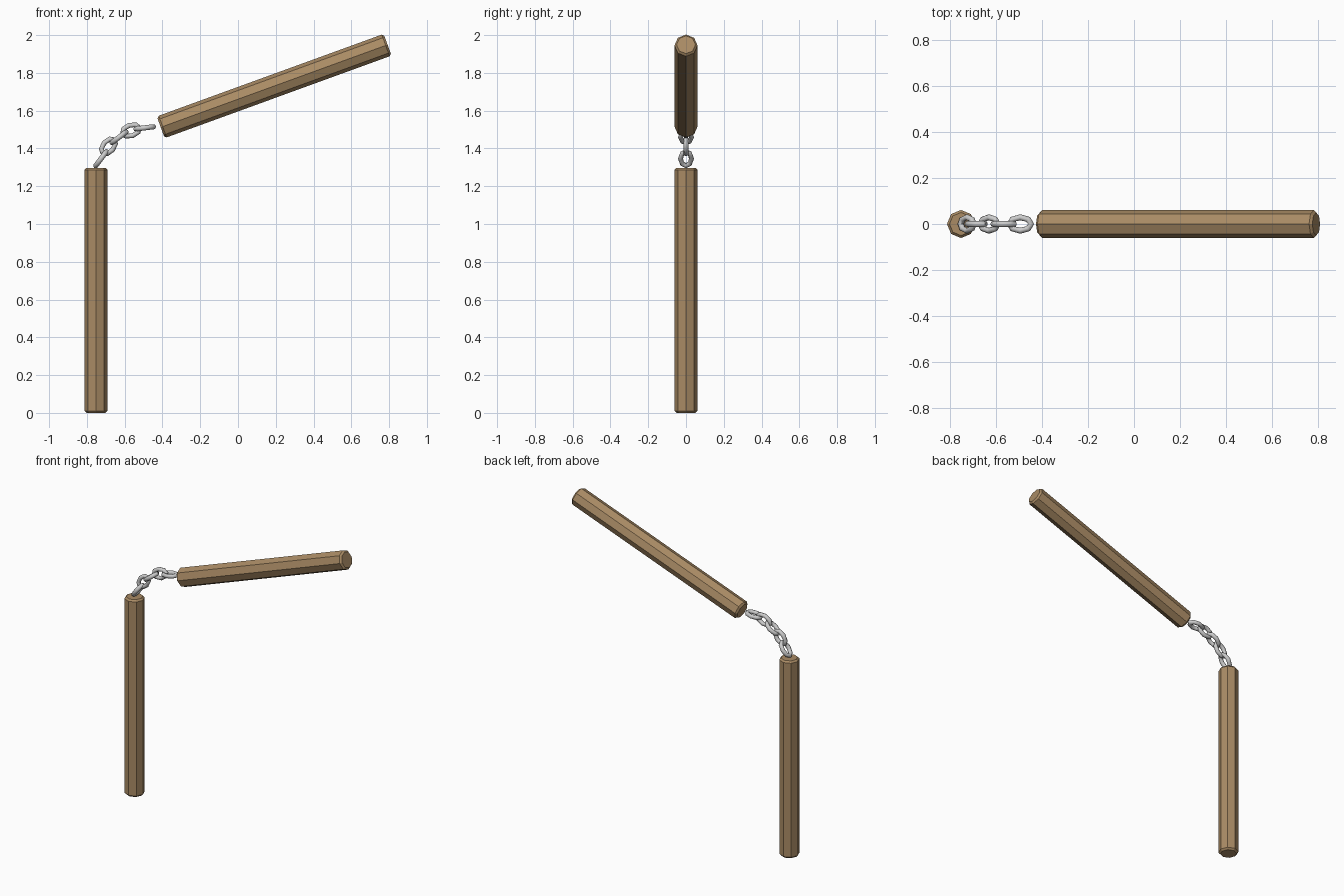
import bpy, bmesh, math
from mathutils import Vector, Matrix

if "Cube" in bpy.data.objects:
    bpy.data.objects.remove(bpy.data.objects["Cube"])

wood = bpy.data.materials.new("wood")
wood.diffuse_color = (0.40, 0.26, 0.13, 1)
wood.use_nodes = True
wood.node_tree.nodes["Principled BSDF"].inputs["Base Color"].default_value = wood.diffuse_color


def finish(name, bm, material=None):
    bmesh.ops.recalc_face_normals(bm, faces=bm.faces)
    mesh = bpy.data.meshes.new(name)
    bm.to_mesh(mesh)
    bm.free()
    obj = bpy.data.objects.new(name, mesh)
    bpy.context.collection.objects.link(obj)
    if material:
        mesh.materials.append(material)
    return obj


def bridge(bm, a, b):
    n = len(a)
    for i in range(n):
        j = (i + 1) % n
        bm.faces.new((a[i], a[j], b[j], b[i]))


# Octagonal handle with chamfered ends, between two points in the xz plane
def handle(name, start, end, radius=0.061, chamfer=0.011):
    start, end = Vector(start), Vector(end)
    axis = (end - start).normalized()
    side = Vector((0, 1, 0))
    up = axis.cross(side)
    length = (end - start).length
    bm = bmesh.new()
    rings = []
    for t, r in ((0, radius - chamfer), (chamfer, radius),
                 (length - chamfer, radius), (length, radius - chamfer)):
        rings.append([bm.verts.new(start + axis * t
                                   + side * r * math.cos(i * math.pi / 4)
                                   + up * r * math.sin(i * math.pi / 4))
                      for i in range(8)])
    for a, b in zip(rings, rings[1:]):
        bridge(bm, a, b)
    bm.faces.new(rings[0])
    bm.faces.new(rings[-1])
    return finish(name, bm, wood)


# Oval chain link: octagonal loop of round wire, lying flat or turned on edge
def link(name, x, z, tilt, upright, half_len=0.047, half_wid=0.029, wire=0.0135):
    bm = bmesh.new()
    rings = []
    for i in range(8):
        a = i * math.pi / 4
        centre = Vector((half_len * math.cos(a), half_wid * math.sin(a), 0))
        out = Vector((math.cos(a), math.sin(a), 0))
        rings.append([bm.verts.new(centre + out * wire * math.cos(k * math.pi / 4)
                                   + Vector((0, 0, wire * math.sin(k * math.pi / 4))))
                      for k in range(8)])
    for i in range(8):
        bridge(bm, rings[i], rings[(i + 1) % 8])
    obj = finish(name, bm)
    roll = Matrix.Rotation(math.pi / 2 if upright else 0, 4, 'X')
    obj.matrix_world = (Matrix.Translation((x, 0, z))
                        @ Matrix.Rotation(-math.radians(tilt), 4, 'Y') @ roll)
    bpy.ops.object.select_all(action='DESELECT')
    obj.select_set(True)
    bpy.context.view_layer.objects.active = obj
    bpy.ops.object.shade_smooth_by_angle(angle=math.radians(50))


# Two handles: one upright, one raised about twenty degrees
handle("upright_handle", (-0.752, 0, 0), (-0.752, 0, 1.297))
handle("raised_handle", (-0.409, 0, 1.512), (0.792, 0, 1.949))

# Chain of five links curving between the handles
links = [(-0.725, 1.346, 53), (-0.686, 1.411, 50), (-0.630, 1.459, 37),
         (-0.567, 1.495, 18), (-0.494, 1.509, 7)]
for n, (x, z, tilt) in enumerate(links):
    link(f"chain_link_{n + 1}", x, z, tilt, n % 2 == 1)
